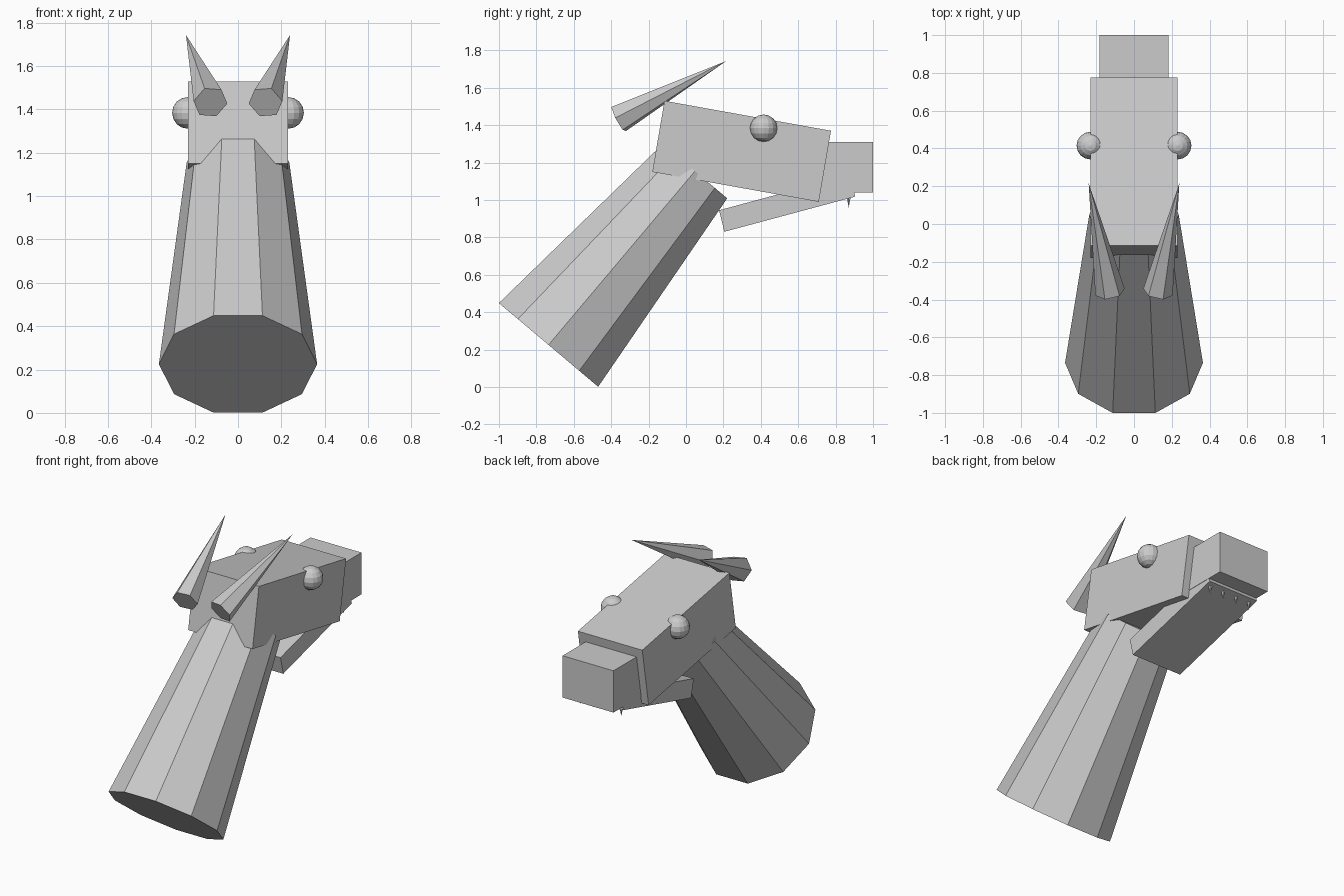
import bpy, bmesh, math
from mathutils import Vector, Matrix

if "Cube" in bpy.data.objects:
    bpy.data.objects.remove(bpy.data.objects["Cube"])

grey = bpy.data.materials.new("light grey")
grey.diffuse_color = (0.6, 0.6, 0.6, 1)
grey.use_nodes = True
grey.node_tree.nodes["Principled BSDF"].inputs["Base Color"].default_value = grey.diffuse_color


def finish(name, bm):
    bmesh.ops.recalc_face_normals(bm, faces=bm.faces[:])
    mesh = bpy.data.meshes.new(name)
    bm.to_mesh(mesh)
    bm.free()
    mesh.materials.append(grey)
    obj = bpy.data.objects.new(name, mesh)
    bpy.context.collection.objects.link(obj)
    return obj


def side_slab(name, profile, half_width):
    """Extrude a (y, z) outline across x."""
    bm = bmesh.new()
    face = bm.faces.new([bm.verts.new((-half_width, y, z)) for y, z in profile])
    ext = bmesh.ops.extrude_face_region(bm, geom=[face])["geom"]
    moved = [v for v in ext if isinstance(v, bmesh.types.BMVert)]
    bmesh.ops.translate(bm, verts=moved, vec=(2 * half_width, 0, 0))
    return finish(name, bm)


def spike(name, start, end, r1, r2, sides, twist=0.0):
    """Tapered prism between two points, with a corner near the x direction."""
    start, end = Vector(start), Vector(end)
    axis = (end - start).normalized()
    x_dir = Vector((1, 0, 0))
    u = (x_dir - axis * x_dir.dot(axis)).normalized()
    v = axis.cross(u)
    bm = bmesh.new()

    def ring(c, r):
        angles = [2 * math.pi * i / sides + twist for i in range(sides)]
        return [bm.verts.new(c + r * (u * math.cos(a) + v * math.sin(a))) for a in angles]

    low = ring(start, r1)
    bm.faces.new(low)
    if r2 > 0:
        high = ring(end, r2)
        bm.faces.new(high)
    else:
        tip = bm.verts.new(end)
    for i in range(sides):
        j = (i + 1) % sides
        if r2 > 0:
            bm.faces.new((low[i], low[j], high[j], high[i]))
        else:
            bm.faces.new((low[i], low[j], tip))
    return finish(name, bm)


# Neck: slanted ten-sided taper
spike("neck", (0, -0.735, 0.225), (0, 0.048, 1.154), 0.365, 0.237, 10)

# Head, snout and lower jaw
side_slab("head", [(-0.18, 1.15), (0.71, 0.99), (0.775, 1.37), (-0.115, 1.53)], 0.23)
side_slab("snout", [(0.6, 1.04), (1.0, 1.04), (1.0, 1.31), (0.6, 1.31)], 0.182)
side_slab("lower_jaw", [(0.205, 0.83), (0.905, 1.018), (0.875, 1.133), (0.177, 0.945)], 0.18)

# Horns and eyes on both sides
for side, label in ((-1, "left"), (1, "right")):
    spike(label + "_horn", (side * 0.127, -0.36, 1.433), (side * 0.24, 0.215, 1.743),
          0.08, 0, 6, -side * math.radians(10))
    bm = bmesh.new()
    bmesh.ops.create_uvsphere(bm, u_segments=16, v_segments=8, radius=0.073,
                              matrix=Matrix.Translation((side * 0.231, 0.415, 1.384)))
    finish(label + "_eye", bm)

# Row of small teeth pointing down
for i in range(4):
    x = -0.147 + 0.098 * i
    spike("tooth_%d" % (i + 1), (x, 0.87, 1.05), (x, 0.87, 0.96), 0.02, 0, 6)
